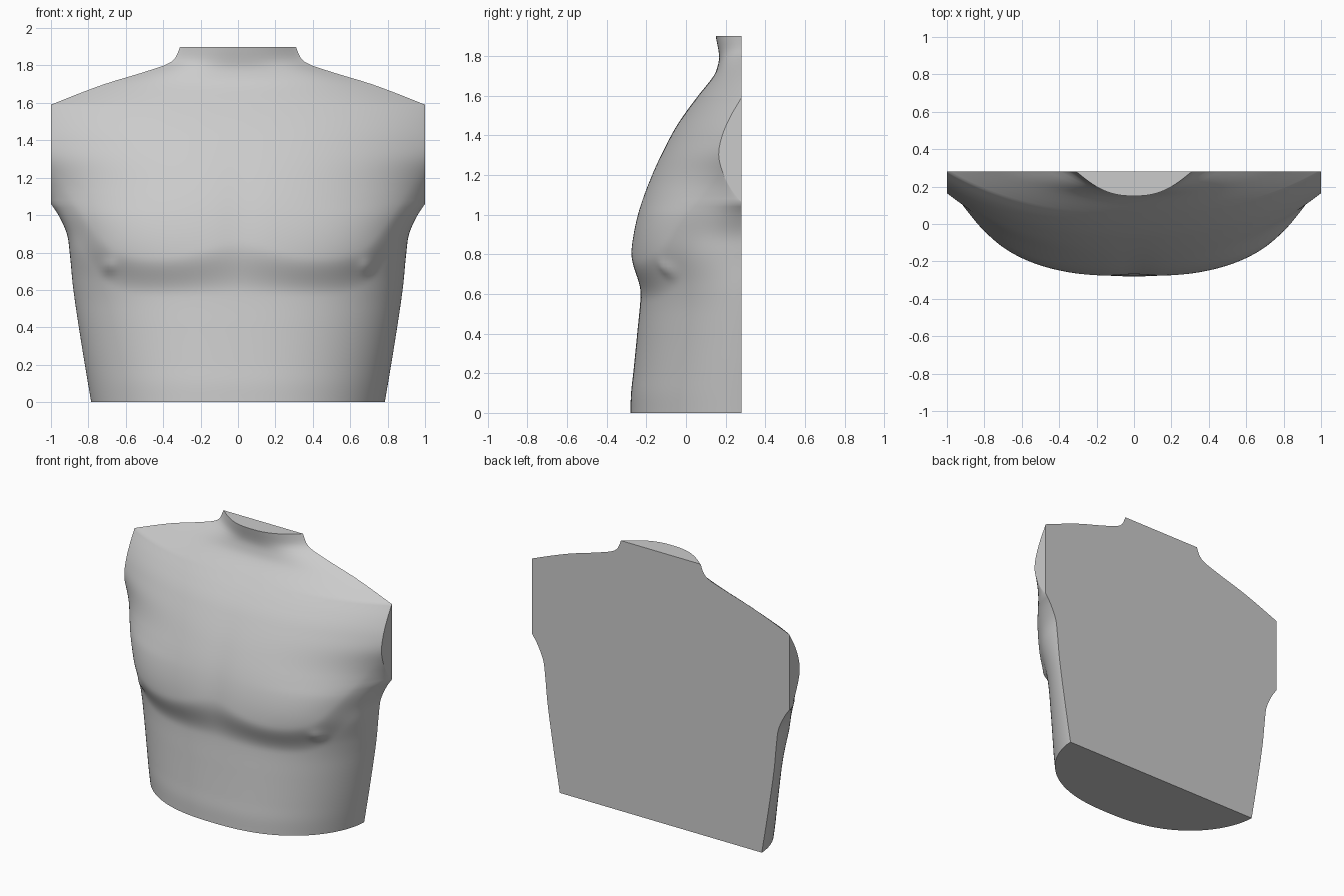
import bpy, bmesh, math

if "Cube" in bpy.data.objects:
    bpy.data.objects.remove(bpy.data.objects["Cube"])

BACK = 0.28

def curve(pts, z):
    """Smooth interpolation through (z, value) stations."""
    if z <= pts[0][0]:
        return pts[0][1]
    if z >= pts[-1][0]:
        return pts[-1][1]

    def slope(i):
        a, b = pts[max(i - 1, 0)], pts[min(i + 1, len(pts) - 1)]
        return (b[1] - a[1]) / (b[0] - a[0])
    for i in range(len(pts) - 1):
        (z0, v0), (z1, v1) = pts[i], pts[i + 1]
        if z <= z1:
            h = z1 - z0
            t = (z - z0) / h
            return ((2*t**3 - 3*t*t + 1) * v0 + (t**3 - 2*t*t + t) * h * slope(i)
                    + (3*t*t - 2*t**3) * v1 + (t**3 - t*t) * h * slope(i + 1))

def smooth(t):
    t = min(1, max(0, t))
    return t * t * (3 - 2 * t)

# Side outline below the arm, and shoulder-to-neck outline above it
SIDE = [(0, .785), (.3, .835), (.6, .88), (.8, .9), (.9, .915), (1.0, .96), (1.06, 1.0)]
SHOULDER = [(1.59, 1.0), (1.65, .85), (1.705, .7), (1.75, .55), (1.775, .47),
            (1.8, .395), (1.82, .355), (1.85, .33), (1.9, .31)]
# Front profile without the chest muscles
FRONT = [(0, -.28), (.1, -.277), (.2, -.266), (.4, -.246), (.6, -.228), (.8, -.228),
         (1.0, -.2), (1.2, -.148), (1.4, -.07), (1.5, -.012), (1.6, .062), (1.7, .14),
         (1.75, .16), (1.8, .167), (1.9, .15)]
# Edge of the arm cut, roundness of each section, chest muscle height and crease
ARM = [(1.06, .28), (1.12, .233), (1.2, .19), (1.3, .165), (1.4, .183), (1.5, .227), (1.59, .28)]
ROUND = [(0, .56), (.5, .56), (.65, .52), (.8, .43), (.9, .42), (1.0, .5), (1.06, .62),
         (1.2, .9), (1.35, 1.0), (1.5, .97), (1.65, 1.0), (1.75, 1.1), (1.9, 1.15)]
PEC = [(.5, .05), (.8, .052), (1.0, .045), (1.2, .025), (1.4, .005), (1.5, 0)]
CREASE = [(0, .64), (.2, .63), (.45, .63), (.6, .65), (.7, .7), (.8, .82), (.9, .97), (1.0, 1.12)]

def half_width(z):
    if z <= 1.06:
        return min(1, curve(SIDE, z))
    return min(1, curve(SHOULDER, z))

def surface(x, z, w):
    r = min(1, abs(x) / w)
    edge = min(BACK, curve(ARM, z))
    y = edge - (edge - curve(FRONT, z)) * max(0, 1 - r ** 2.45) ** curve(ROUND, z)
    # chest muscle, softer crease towards the middle, with sternum groove
    soft = .2 + .08 * math.exp(-(x / .25) ** 2)
    pec = curve(PEC, z) * smooth((z - curve(CREASE, abs(x)) + .06) / soft)
    pec *= (1 - .15 * math.exp(-(x / .1) ** 2)) * (1 - r ** 5)
    # nipple
    d2 = (abs(x) - .69) ** 2 + (z - .725) ** 2
    return min(BACK, y - pec - .018 * math.exp(-d2 / .0016))

# Torso: stacked sections closed by flat back, base, neck and arm cuts
rows = sorted({round(i * .02, 3) for i in range(96) if i * .02 < 1.9} | {1.06, 1.59, 1.9})
N = 120
bm = bmesh.new()
grid = []
for z in rows:
    w = half_width(z)
    row = [bm.verts.new((-w, BACK, z))]
    for i in range(N + 1):
        x = w * math.sin(math.pi * (i / N - .5))
        row.append(bm.verts.new((x, surface(x, z, w), z)))
    row.append(bm.verts.new((w, BACK, z)))
    grid.append(row)
for a, b in zip(grid, grid[1:]):
    for i in range(len(a) - 1):
        bm.faces.new((a[i], a[i + 1], b[i + 1], b[i]))
    # crisp rim around the arm cuts
    for i in (1, -2):
        bm.edges.get((a[i], b[i])).smooth = False
bm.faces.new(grid[0][::-1])
bm.faces.new(grid[-1])
bm.faces.new([r[0] for r in grid] + [r[-1] for r in reversed(grid)])
bmesh.ops.remove_doubles(bm, verts=bm.verts, dist=.0003)
bmesh.ops.recalc_face_normals(bm, faces=bm.faces)

mesh = bpy.data.meshes.new("torso")
bm.to_mesh(mesh)
bm.free()
torso = bpy.data.objects.new("torso", mesh)
bpy.context.collection.objects.link(torso)
bpy.context.view_layer.objects.active = torso
torso.select_set(True)
bpy.ops.object.shade_smooth_by_angle(angle=math.radians(40))
